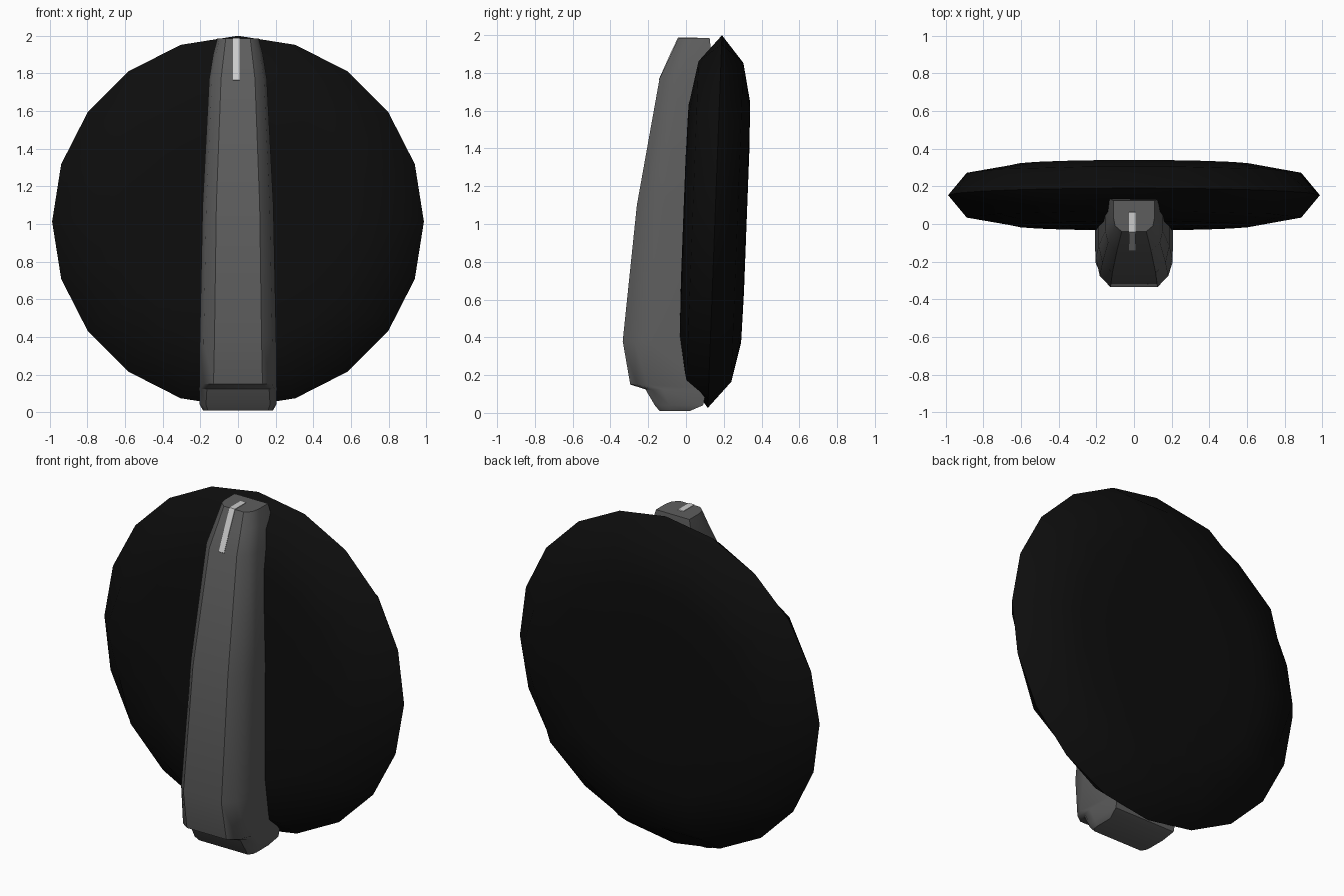
import bpy, bmesh, math
from mathutils import Matrix

if "Cube" in bpy.data.objects:
    bpy.data.objects.remove(bpy.data.objects["Cube"])


def paint(ob, name, v):
    m = bpy.data.materials.new(name)
    m.diffuse_color = (v, v, v, 1)
    m.use_nodes = True
    m.node_tree.nodes["Principled BSDF"].inputs["Base Color"].default_value = m.diffuse_color
    ob.data.materials.append(m)


def loft(name, rings, angle):
    """Skin closed rings of equal length and cap both ends."""
    bm = bmesh.new()
    loops = [[bm.verts.new(p) for p in r] for r in rings]
    n = len(loops[0])
    for a, b in zip(loops, loops[1:]):
        for i in range(n):
            j = (i + 1) % n
            bm.faces.new((a[i], a[j], b[j], b[i]))
    bm.faces.new(loops[0][::-1])
    bm.faces.new(loops[-1])
    bmesh.ops.recalc_face_normals(bm, faces=bm.faces)
    me = bpy.data.meshes.new(name)
    bm.to_mesh(me)
    bm.free()
    ob = bpy.data.objects.new(name, me)
    bpy.context.collection.objects.link(ob)
    bpy.context.view_layer.objects.active = ob
    ob.select_set(True)
    bpy.ops.object.shade_smooth_by_angle(angle=math.radians(angle))
    ob.select_set(False)
    return ob


# Disc: 20-sided rim, shoulder rings nearly ten-sided, slightly tilted back
def disc_ring(r, d, odd):
    pts = []
    for i in range(20):
        a = math.tau * i / 20
        k = r * (odd if i % 2 else 1)
        pts.append((k * math.cos(a), d, k * math.sin(a)))
    return pts


profile = [(0.37, -0.168, 1), (0.635, -0.163, 1), (0.888, -0.119, 0.951),
           (0.987, 0, 1),
           (0.888, 0.119, 0.951), (0.635, 0.163, 1), (0.37, 0.168, 1)]
disc = loft("dial_disc", [disc_ring(*p) for p in profile], 60)
disc.data.transform(Matrix.Translation((0, 0.153, 1.013)) @ Matrix.Rotation(-0.038, 4, 'X'))
paint(disc, "black", 0.004)


# Grip: chamfered section swept up the dial
def grip_ring(z, front, back, w_side, w_edge, w_face, chamfer):
    half = [(w_side, back), (w_side, min(back - 0.02, front + chamfer * 2.6)),
            (w_edge, front + chamfer), (w_face, front)]
    return [(x, y, z) for x, y in half] + [(-x, y, z) for x, y in half[::-1]]


sections = [
    (0.010, -0.14, 0.02, 0.185, 0.18, 0.16, 0.02),
    (0.040, -0.165, 0.09, 0.203, 0.195, 0.17, 0.03),
    (0.125, -0.215, 0.11, 0.206, 0.195, 0.165, 0.035),
    (0.150, -0.295, 0.11, 0.205, 0.18, 0.13, 0.035),
    (0.380, -0.335, 0.11, 0.203, 0.182, 0.125, 0.06),
    (1.100, -0.26, 0.12, 0.188, 0.168, 0.115, 0.055),
    (1.770, -0.14, 0.13, 0.153, 0.138, 0.09, 0.04),
    (1.900, -0.079, 0.135, 0.132, 0.115, 0.075, 0.035),
    (1.985, -0.04, 0.125, 0.11, 0.10, 0.065, 0.03),
]
grip = loft("grip", [grip_ring(*s) for s in sections], 35)
paint(grip, "dark_grey", 0.11)

# Pointer line: thin strip bent over the top of the grip
path = [(0.06, 1.988), (-0.042, 1.988), (-0.083, 1.902), (-0.144, 1.765)]
pointer = loft("pointer_line", [
    [(-0.026, y, z), (0.009, y, z), (0.009, y + 0.012, z - 0.012), (-0.026, y + 0.012, z - 0.012)]
    for y, z in path], 30)
paint(pointer, "light_grey", 0.6)
